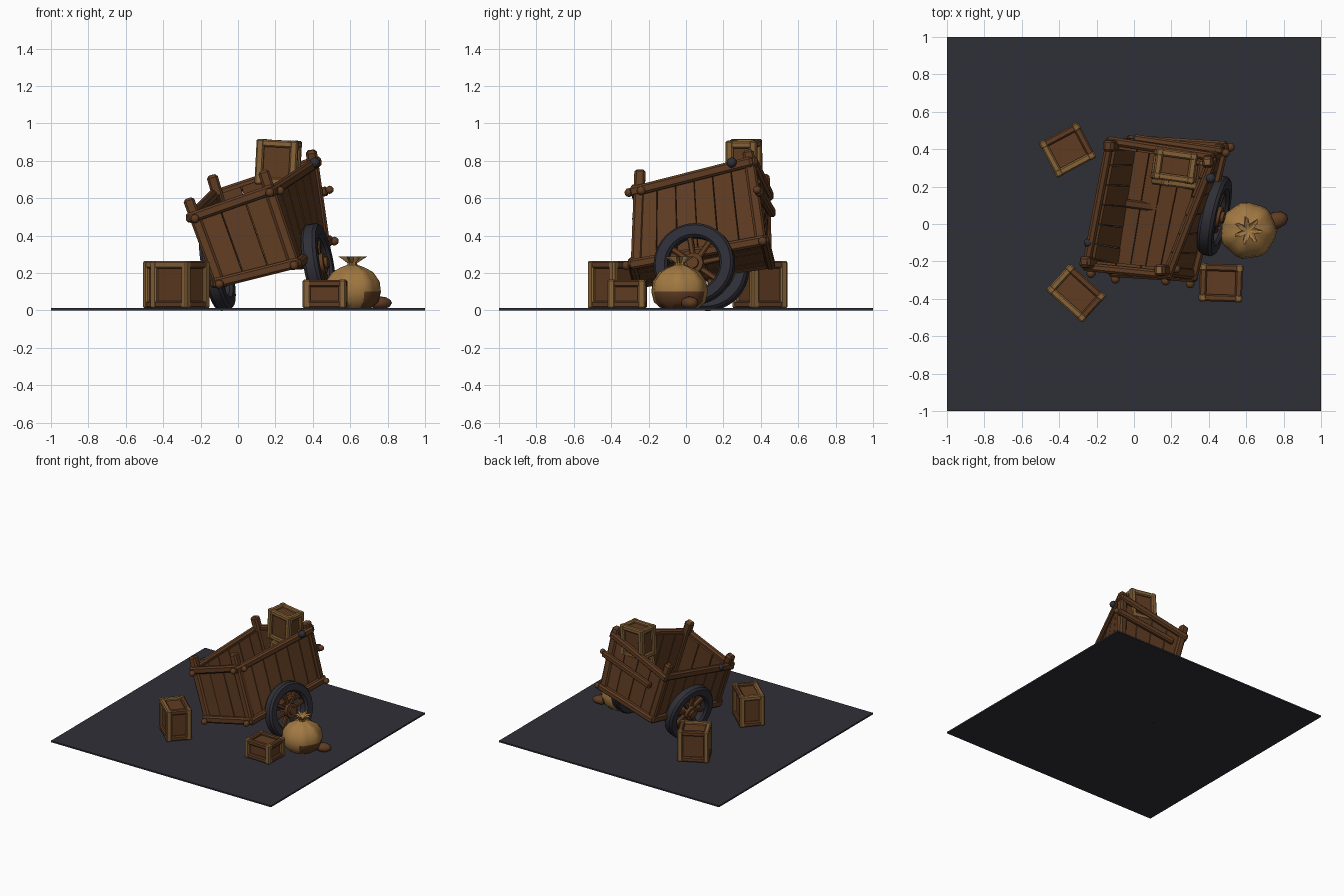
import bpy, bmesh, math, random
from mathutils import Vector as V, Matrix as M

if "Cube" in bpy.data.objects:
    bpy.data.objects.remove(bpy.data.objects["Cube"])
random.seed(4)

def mat(name, c):
    m = bpy.data.materials.new(name)
    m.diffuse_color = (*c, 1)
    m.use_nodes = True
    m.node_tree.nodes["Principled BSDF"].inputs["Base Color"].default_value = m.diffuse_color
    return m
WOOD, DARK, TAN, CLOTH, IRON = range(5)
MATS = [mat("brown wood", (0.115, 0.045, 0.016)), mat("dark wood", (0.085, 0.034, 0.013)),
        mat("worn wood", (0.24, 0.125, 0.04)), mat("sackcloth", (0.36, 0.19, 0.055)),
        mat("iron grey", (0.028, 0.028, 0.038))]

def finish(name, bm, smooth=None):
    bmesh.ops.recalc_face_normals(bm, faces=bm.faces)
    me = bpy.data.meshes.new(name)
    bm.to_mesh(me)
    bm.free()
    for m in MATS:
        me.materials.append(m)
    ob = bpy.data.objects.new(name, me)
    bpy.context.collection.objects.link(ob)
    if smooth:
        bpy.context.view_layer.objects.active = ob
        ob.select_set(True)
        bpy.ops.object.shade_smooth_by_angle(angle=math.radians(smooth))
        ob.select_set(False)
    return ob

def merge(bm, part, mi, matrix=None):
    for f in part.faces:
        f.material_index = mi
    me = bpy.data.meshes.new("tmp")
    part.to_mesh(me)
    part.free()
    if matrix:
        me.transform(matrix)
    bm.from_mesh(me)
    bpy.data.meshes.remove(me)

def frame(p, q, up):
    # matrix with x running from p to q
    x = (q - p).normalized()
    y = V(up).cross(x).normalized()
    z = x.cross(y)
    return M.Translation((p + q) / 2) @ M((x, y, z)).transposed().to_4x4()

def beam(bm, p, q, w, h, mi, up=(0, 0, 1), ext=0.0, bev=0.008):
    p, q = V(p), V(q)
    d = (q - p).normalized() * ext
    p, q = p - d, q + d
    b = bmesh.new()
    bmesh.ops.create_cube(b, size=1)
    bmesh.ops.scale(b, vec=((q - p).length, w, h), verts=b.verts)
    if bev:
        bmesh.ops.bevel(b, geom=b.edges[:], offset=bev, segments=1, affect='EDGES')
    merge(bm, b, mi, frame(p, q, up))

def ball(bm, c, r, mi):
    b = bmesh.new()
    bmesh.ops.create_icosphere(b, subdivisions=2, radius=r)
    merge(bm, b, mi, M.Translation(c))

def slab(bm, quad, t, mi):
    # four corners thickened about their middle
    n = (quad[1] - quad[0]).cross(quad[3] - quad[0]).normalized() * t / 2
    a = [bm.verts.new(c + n) for c in quad]
    b = [bm.verts.new(c - n) for c in quad]
    fs = [bm.faces.new(a), bm.faces.new(b[::-1])]
    fs += [bm.faces.new((a[i], b[i], b[(i + 1) % 4], a[(i + 1) % 4])) for i in range(4)]
    for f in fs:
        f.material_index = mi

def planks(name, b0, b1, t0, t1, n, t=0.028, mi=WOOD):
    bm = bmesh.new()
    for i in range(n):
        u, v = (i + 0.02) / n, (i + 0.98) / n
        slab(bm, [b0.lerp(b1, u), b0.lerp(b1, v), t0.lerp(t1, v), t0.lerp(t1, u)],
             t + random.uniform(-0.005, 0.005), mi)
    finish(name, bm)

# ground plate
bm = bmesh.new()
beam(bm, (-1, 0, 0.006), (1, 0, 0.006), 2, 0.012, IRON, bev=0)
finish("ground_plate", bm)

# tipped cart body: bottom and top corners
FBL, FBR, BBR, BBL = V((-0.10, -0.24, 0.15)), V((0.30, -0.265, 0.25)), V((0.46, 0.40, 0.37)), V((0.0, 0.43, 0.25))
FL, FR, BR, BL = V((-0.23, -0.21, 0.50)), V((0.17, -0.25, 0.64)), V((0.40, 0.34, 0.79)), V((-0.11, 0.42, 0.62))
planks("cart_floor", FBL, FBR, BBL, BBR, 5)
planks("cart_front", FBL, FBR, FL, FR, 3)
planks("cart_back", BBL, BBR, BL, BR, 4)
planks("cart_right_side", FBR, BBR, FR, BR, 6)
planks("cart_left_side", FBL, BBL, FL, BL, 6)

# corner posts
bm = bmesh.new()
for b, t, k in ((FBL, FL, .25), (FBR, FR, .25), (BBL, BL, .25), (BBR, BR, .13)):
    tip = t + (t - b) * k
    beam(bm, b, tip, 0.06, 0.06, WOOD, up=(0, 1, 0), ext=0.01, bev=0.012)
    beam(bm, tip - (t - b) * 0.03, tip, 0.05, 0.05, TAN if t in (FR, BR) else WOOD, up=(0, 1, 0), ext=0.012, bev=0.01)
finish("corner_posts", bm)

# rails around the rim and the floor, pushed outwards
mid = (FL + FR + BL + BR + FBL + FBR + BBL + BBR) / 8
bm = bmesh.new()
for p, q in ((FL, FR), (FR, BR), (BR, BL), (BL, FL), (FBL, FBR), (FBR, BBR), (BBR, BBL), (BBL, FBL)):
    o = (p + q) / 2 - mid
    d = (q - p).normalized()
    o -= d * o.dot(d)
    o.z = 0
    o = o.normalized() * 0.022
    beam(bm, p + o, q + o, 0.045, 0.055, WOOD, ext=0.035, bev=0.012)
beam(bm, (0.0, 0.46, 0.52), (0.48, 0.39, 0.64), 0.04, 0.05, WOOD, bev=0.01)
finish("cart_rails", bm)

# wooden pegs and iron bolts
bm = bmesh.new()
for c in (FL, FR, FBL, FBR):
    ball(bm, c + V((0.0, -0.055, -0.01)), 0.024, WOOD)
for c in (FR, BBR):
    ball(bm, c + V((0.055, 0.01, 0)), 0.024, WOOD)
ball(bm, (0.49, 0.38, 0.645), 0.022, WOOD)
ball(bm, (0.41, 0.245, 0.79), 0.028, IRON)
ball(bm, (-0.245, -0.10, 0.53), 0.024, IRON)
finish("pegs_and_bolts", bm, 40)

# wheels
def wheel(name, c, tilt, yaw, R=0.218, r=0.04):
    T = M.Translation(c) @ M.Rotation(math.radians(yaw), 4, 'Z') @ M.Rotation(math.radians(-tilt), 4, 'Y')
    bm = bmesh.new()
    prof = [(R, -.6), (R, .6), (R - .012, 1), (R - .062, 1), (R - .075, .6), (R - .075, -.6), (R - .062, -1), (R - .012, -1)]
    n = 32
    rings = [[bm.verts.new((x * r, a * math.cos(i * math.tau / n), a * math.sin(i * math.tau / n))) for a, x in prof]
             for i in range(n)]
    for i in range(n):
        A, B = rings[i], rings[(i + 1) % n]
        for j in range(8):
            bm.faces.new((A[j], A[(j + 1) % 8], B[(j + 1) % 8], B[j])).material_index = IRON
    for i in range(8):
        a = i * math.tau / 8 + 0.2
        beam(bm, (0, 0, 0), (0, (R - .06) * math.cos(a), (R - .06) * math.sin(a)), 0.03, 0.03, WOOD, up=(1, 0, 0), bev=0.006)
    for rad, w in ((0.055, 0.075), (0.032, 0.11)):
        b = bmesh.new()
        bmesh.ops.create_cone(b, cap_ends=True, segments=12, radius1=rad, radius2=rad, depth=w)
        merge(bm, b, WOOD, M.Rotation(math.pi / 2, 4, 'Y'))
    bm.transform(T)
    finish(name, bm, 35)
RW, LW = V((0.43, 0.045, 0.248)), V((-0.11, 0.12, 0.215))
wheel("right_wheel", RW, 10, -12)
wheel("left_wheel", LW, 12, -12)
bm = bmesh.new()
beam(bm, LW, RW, 0.045, 0.045, DARK)
finish("axle", bm)

# crates: panelled box with an edge frame
def crate(name, c, size, rot, tilt=0, rails=(WOOD, TAN), posts=TAN, e=0.038):
    bm = bmesh.new()
    x, y, z = (s / 2 - e / 2 for s in size)
    beam(bm, (-x, 0, 0), (x, 0, 0), 2 * y, 2 * z, WOOD, bev=0)
    for s in (-1, 1):
        for t in (-1, 1):
            beam(bm, (s * x, t * y, -z), (s * x, t * y, z), e * 1.1, e * 1.1, posts, up=(0, 1, 0), ext=e * .55)
            beam(bm, (-x, s * y, t * z), (x, s * y, t * z), e, e, rails[0] if t < 0 or s > 0 else rails[1])
            beam(bm, (s * x, -y, t * z), (s * x, y, t * z), e, e, rails[0] if t < 0 or s > 0 else rails[1])
    bm.transform(M.Translation(c) @ M.Rotation(math.radians(rot), 4, 'Z') @ M.Rotation(math.radians(tilt), 4, 'Y'))
    finish(name, bm)
crate("back_left_crate", (-0.355, 0.395, 0.138), (0.235, 0.21, 0.25), 28)
crate("front_left_crate", (-0.31, -0.37, 0.138), (0.26, 0.19, 0.25), -42)
crate("front_right_crate", (0.465, -0.315, 0.088), (0.23, 0.20, 0.15), -2, rails=(WOOD, WOOD))
crate("cart_top_crate", (0.215, 0.31, 0.79), (0.22, 0.165, 0.24), -8, 3, rails=(TAN, TAN))
crate("cart_lower_crate", (0.24, 0.28, 0.52), (0.22, 0.17, 0.28), -8, 12)

# tied sack: pleated lathe with a flared tuft
bm = bmesh.new()
prof = [(0.0, .012, 0), (.10, .012, 0), (.138, .045, .02), (.15, .10, .03), (.142, .155, .04), (.105, .205, .07),
        (.06, .23, .12), (.026, .243, .15), (.024, .253, .1), (.045, .272, .25), (.058, .287, .4), (.02, .268, .2), (0, .262, 0)]
n = 28
rings = [[bm.verts.new((0.61 + r * (1 + k * math.cos(i * math.pi / 2 + 0.4)) * math.cos(i * math.tau / n),
                        -0.035 + r * (1 + k * math.cos(i * math.pi / 2 + 0.4)) * math.sin(i * math.tau / n), z))
          for i in range(n)] for r, z, k in prof]
for A, B in zip(rings, rings[1:]):
    for i in range(n):
        j = (i + 1) % n
        f = bm.faces.new((A[i], A[j], B[j], B[i]))
        c = f.calc_center_median()
        f.material_index = WOOD if c.z < 0.075 and c.x > 0.66 else CLOTH
bmesh.ops.remove_doubles(bm, verts=bm.verts, dist=0.0005)
finish("sack", bm, 40)

# small brown bundle beside the sack
bm = bmesh.new()
b = bmesh.new()
bmesh.ops.create_icosphere(b, subdivisions=2, radius=1)
merge(bm, b, WOOD, M.Translation((0.76, 0.02, 0.04)) @ M.Rotation(0.3, 4, 'Z') @ M.Diagonal((0.065, 0.045, 0.035, 1)))
finish("small_bundle", bm, 40)
